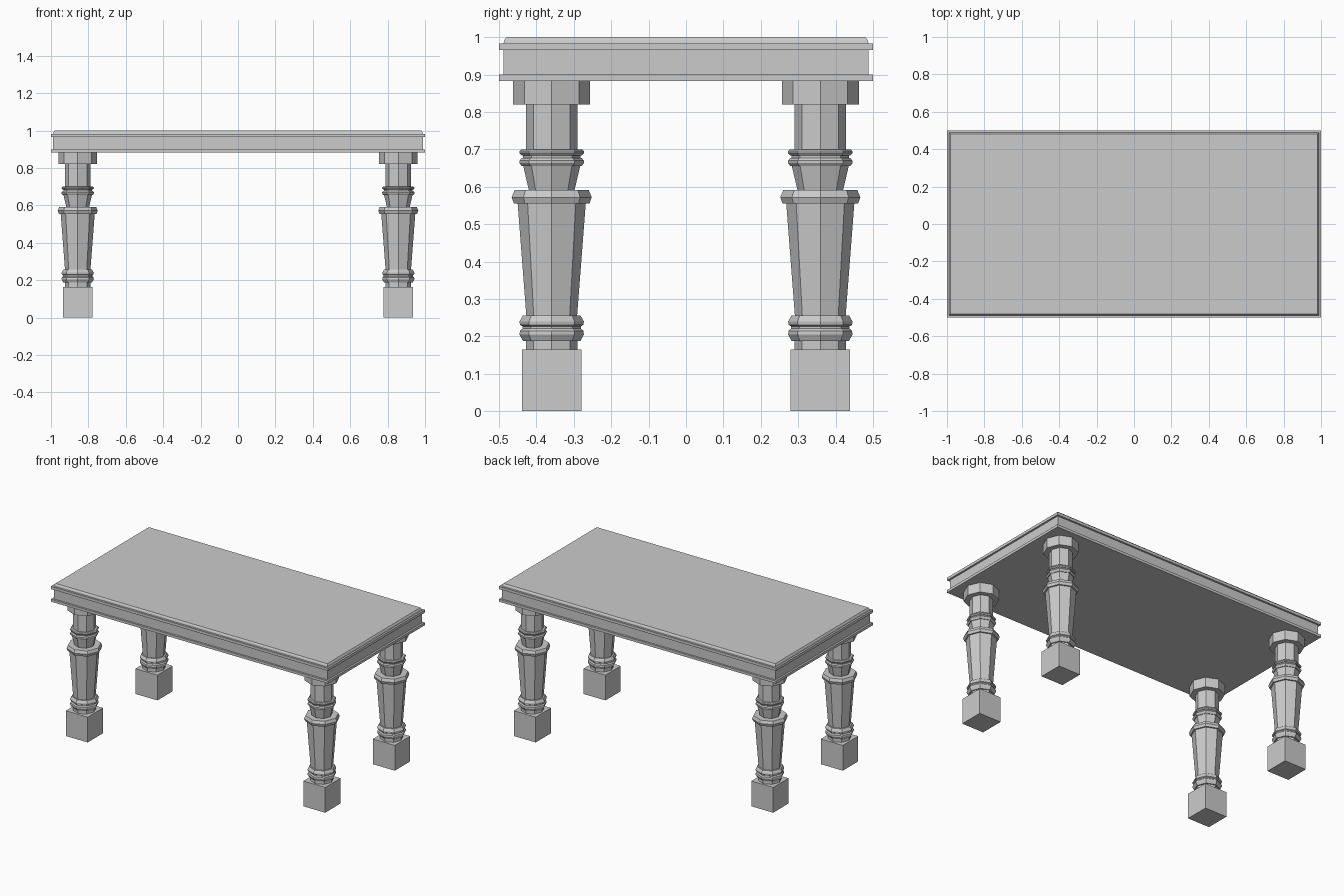
import bpy, bmesh, math

if "Cube" in bpy.data.objects:
    bpy.data.objects.remove(bpy.data.objects["Cube"])

def make_object(name, bm):
    bmesh.ops.recalc_face_normals(bm, faces=bm.faces)
    mesh = bpy.data.meshes.new(name)
    bm.to_mesh(mesh)
    bm.free()
    obj = bpy.data.objects.new(name, mesh)
    bpy.context.collection.objects.link(obj)
    return obj

def loft(bm, rings):
    """Stack closed rings of points, bridge them and cap both ends."""
    loops = [[bm.verts.new(p) for p in ring] for ring in rings]
    n = len(loops[0])
    for a, b in zip(loops, loops[1:]):
        for i in range(n):
            j = (i + 1) % n
            bm.faces.new((a[i], a[j], b[j], b[i]))
    bm.faces.new(loops[0][::-1])
    bm.faces.new(loops[-1])

def rect(hx, hy, z):
    return [(-hx, -hy, z), (hx, -hy, z), (hx, hy, z), (-hx, hy, z)]

def octagon(r, z):
    return [(r * math.cos(i * math.pi / 4), r * math.sin(i * math.pi / 4), z)
            for i in range(8)]

# Tabletop: moulded edge given as (inset, height)
edge = [(0, .883), (0, .90), (.012, .90), (.012, .965), (0, .965),
        (0, .983), (.012, .983), (.014, .991), (.02, 1.0)]
bm = bmesh.new()
loft(bm, [rect(1 - d, .5 - d, z) for d, z in edge])
make_object("tabletop", bm)

# Turned octagonal leg: (radius, height)
profile = [
    (.069, .16), (.069, .188),                                  # foot neck
    (.077, .188), (.086, .205), (.085, .215), (.078, .221),     # double ankle ring
    (.078, .227), (.085, .231), (.086, .24), (.077, .256),
    (.068, .256), (.091, .555),                                 # tapered shaft
    (.101, .555), (.107, .572), (.099, .591),                   # wide ring
    (.061, .591), (.076, .655),                                 # flared neck
    (.080, .655), (.086, .663), (.086, .670), (.080, .677),     # lower collar bead
    (.077, .677), (.077, .684),
    (.081, .684), (.086, .690), (.086, .695), (.081, .700),     # upper collar bead
    (.069, .700), (.069, .820),                                 # upper shaft
    (.103, .820), (.103, .884),                                 # capital
]
for side, sx in (("left", -1), ("right", 1)):
    for end, sy in (("front", -1), ("back", 1)):
        bm = bmesh.new()
        loft(bm, [octagon(r, z) for r, z in profile])
        leg = make_object(f"{end}_{side}_leg", bm)
        # Square foot block
        bm = bmesh.new()
        loft(bm, [rect(.079, .079, z) for z in (0, .165)])
        foot = make_object(f"{end}_{side}_foot", bm)
        for obj in (leg, foot):
            obj.location = (sx * .857, sy * .359, 0)
